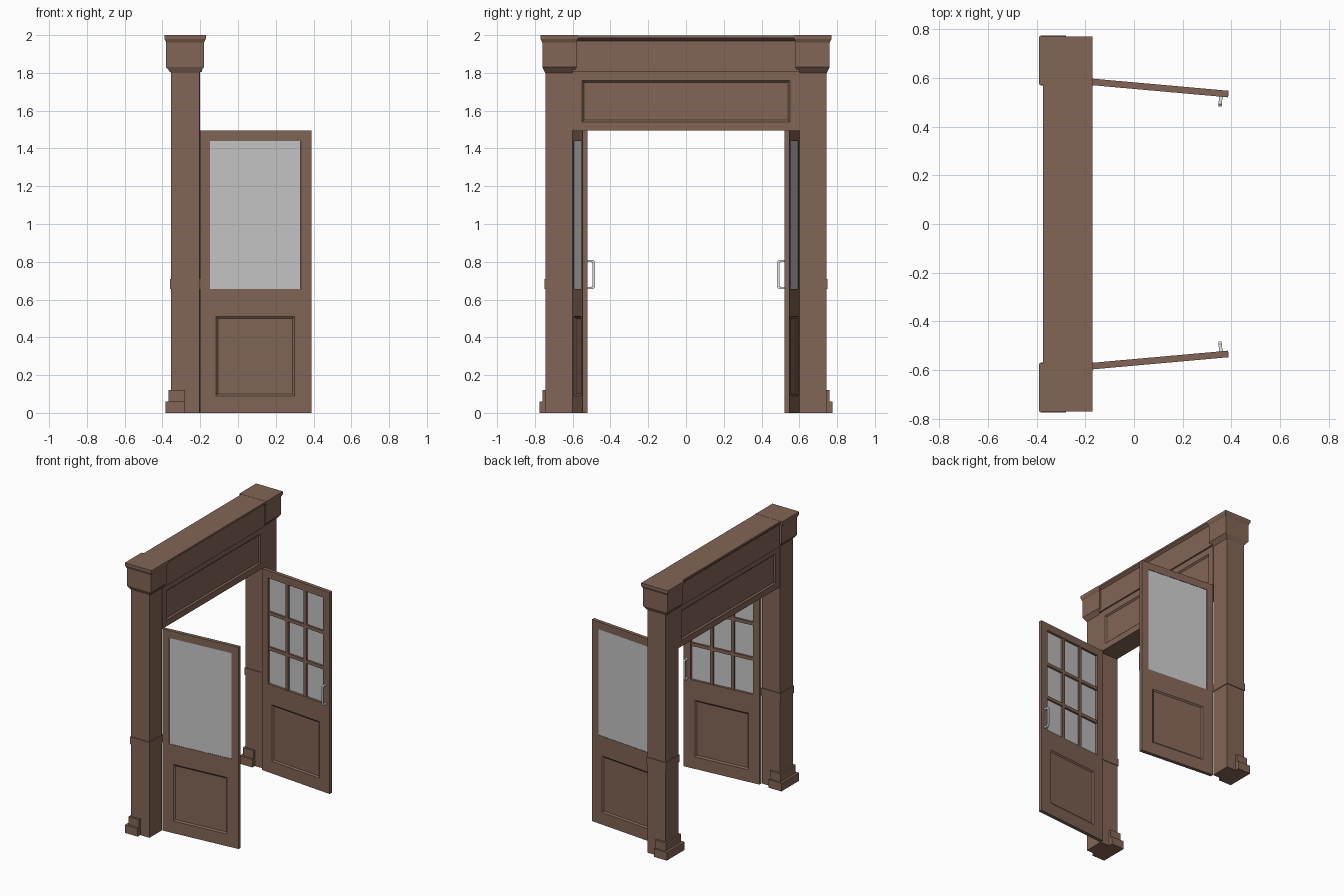
import bpy, bmesh, math

if "Cube" in bpy.data.objects:
    bpy.data.objects.remove(bpy.data.objects["Cube"])


def material(name, col):
    m = bpy.data.materials.new(name)
    m.diffuse_color = (*col, 1)
    m.use_nodes = True
    m.node_tree.nodes["Principled BSDF"].inputs["Base Color"].default_value = m.diffuse_color
    return m


WOOD = material("brown_wood", (0.225, 0.130, 0.093))
GLASS = material("grey_glass", (0.565, 0.565, 0.565))
METAL = material("pale_metal", (0.78, 0.78, 0.78))


def finish(name, bm, mat):
    bmesh.ops.recalc_face_normals(bm, faces=bm.faces)
    me = bpy.data.meshes.new(name)
    bm.to_mesh(me)
    bm.free()
    me.materials.append(mat)
    ob = bpy.data.objects.new(name, me)
    bpy.context.collection.objects.link(ob)


def loft(bm, rings):
    """Skin a list of closed four-point rings and cap both ends."""
    loops = [[bm.verts.new(p) for p in r] for r in rings]
    for a, b in zip(loops, loops[1:]):
        for i in range(4):
            j = (i + 1) % 4
            bm.faces.new((a[i], a[j], b[j], b[i]))
    bm.faces.new(loops[0])
    bm.faces.new(loops[-1])


def rect(place, u0, u1, z0, z1, v):
    return [place(u, v, z) for u, z in ((u0, z0), (u1, z0), (u1, z1), (u0, z1))]


def block(bm, place, u0, u1, v0, v1, z0, z1):
    loft(bm, [rect(place, u0, u1, z0, z1, v) for v in (v0, v1)])


def panelled(bm, place, outer, inner, v0, v1, slope, depth):
    """Slab with a sloped, sunken panel on both faces."""
    a, b, c, d = inner
    small = (a + slope, b - slope, c + slope, d - slope)
    seq = ((small, v0 + depth), (inner, v0), (outer, v0),
           (outer, v1), (inner, v1), (small, v1 - depth))
    loft(bm, [rect(place, *r, v) for r, v in seq])


def stack(name, sections, s=1):
    """Upright solid from (x0, x1, y0, y1, z) sections."""
    bm = bmesh.new()
    loft(bm, [[(x0, s * y0, z), (x1, s * y0, z), (x1, s * y1, z), (x0, s * y1, z)]
              for x0, x1, y0, y1, z in sections])
    finish(name, bm, WOOD)


# Header panel and cornice beam
bm = bmesh.new()
panelled(bm, lambda u, v, z: (v, u, z), (-0.6, 0.6, 1.495, 1.81),
         (-0.55, 0.55, 1.54, 1.76), -0.35, -0.201, 0.010, 0.010)
finish("header_panel", bm, WOOD)
stack("cornice_beam", [(-0.362, -0.19, -0.6, 0.6, 1.805), (-0.362, -0.19, -0.6, 0.6, 1.97),
                       (-0.374, -0.171, -0.6, 0.6, 1.985), (-0.374, -0.171, -0.6, 0.6, 1.999)])

A = math.radians(5.1)
CA, SA = math.cos(A), math.sin(A)
T = 0.027      # door thickness
L = 0.592      # door width

for s, side in ((-1, "front"), (1, "back")):
    # Post with base steps, middle band and capital
    stack(side + "_post", [(-0.355, -0.205, 0.597, 0.745, z) for z in (0, 1.82)], s)
    stack(side + "_base_lower", [(-0.385, -0.28, 0.568, 0.775, z) for z in (0, 0.06)], s)
    stack(side + "_base_upper", [(-0.367, -0.28, 0.582, 0.76, z) for z in (0.06, 0.12)], s)
    stack(side + "_post_band", [(-0.36, -0.2, 0.592, 0.75, z) for z in (0.655, 0.71)], s)
    stack(side + "_capital", [(-0.355, -0.205, 0.597, 0.745, 1.80),
                              (-0.38, -0.18, 0.579, 0.76, 1.83),
                              (-0.38, -0.18, 0.579, 0.76, 1.96),
                              (-0.39, -0.17, 0.573, 0.77, 1.98),
                              (-0.39, -0.17, 0.573, 0.77, 2.0)], s)

    # Door coordinates: u from hinge, v outward from the inner face
    def door(u, v, z, s=s):
        return (-0.203 + u * CA + v * SA, s * (0.573 - u * SA + v * CA), z)

    # Door frame with lower panel
    bm = bmesh.new()
    panelled(bm, door, (0, L, 0, 0.655), (0.085, 0.502, 0.09, 0.51), 0, T, 0.011, 0.008)
    block(bm, door, 0, 0.052, 0, T, 0.655, 1.495)
    block(bm, door, 0.535, L, 0, T, 0.655, 1.495)
    block(bm, door, 0.052, 0.535, 0, T, 1.44, 1.495)
    finish(side + "_door_frame", bm, WOOD)

    # Glass, seen as one sheet outside
    bm = bmesh.new()
    block(bm, door, 0.052, 0.535, 0.017, 0.024, 0.655, 1.44)
    finish(side + "_door_glass", bm, GLASS)

    # Glazing bars on the inner face, three by three
    bm = bmesh.new()
    for i in (1, 2):
        u = 0.052 + 0.483 * i / 3
        z = 0.655 + 0.785 * i / 3
        block(bm, door, u - 0.012, u + 0.012, 0.003, 0.018, 0.655, 1.44)
        block(bm, door, 0.052, 0.535, 0.0035, 0.018, z - 0.012, z + 0.012)
    finish(side + "_glazing_bars", bm, WOOD)

    # Pull handle with bevelled corners
    bm = bmesh.new()
    path = [(0.002, 0.662, 0.655), (-0.038, 0.662, 0.655)]
    prof = [((0.001, 0.655), (0.001, 0.667)), ((-0.03, 0.655), (-0.024, 0.667)),
            ((-0.040, 0.664), (-0.028, 0.672)), ((-0.040, 0.801), (-0.028, 0.793)),
            ((-0.03, 0.81), (-0.024, 0.798)), ((0.001, 0.81), (0.001, 0.798))]
    loft(bm, [[door(0.555, *o), door(0.569, *o), door(0.569, *i), door(0.555, *i)]
              for o, i in prof])
    finish(side + "_door_handle", bm, METAL)
